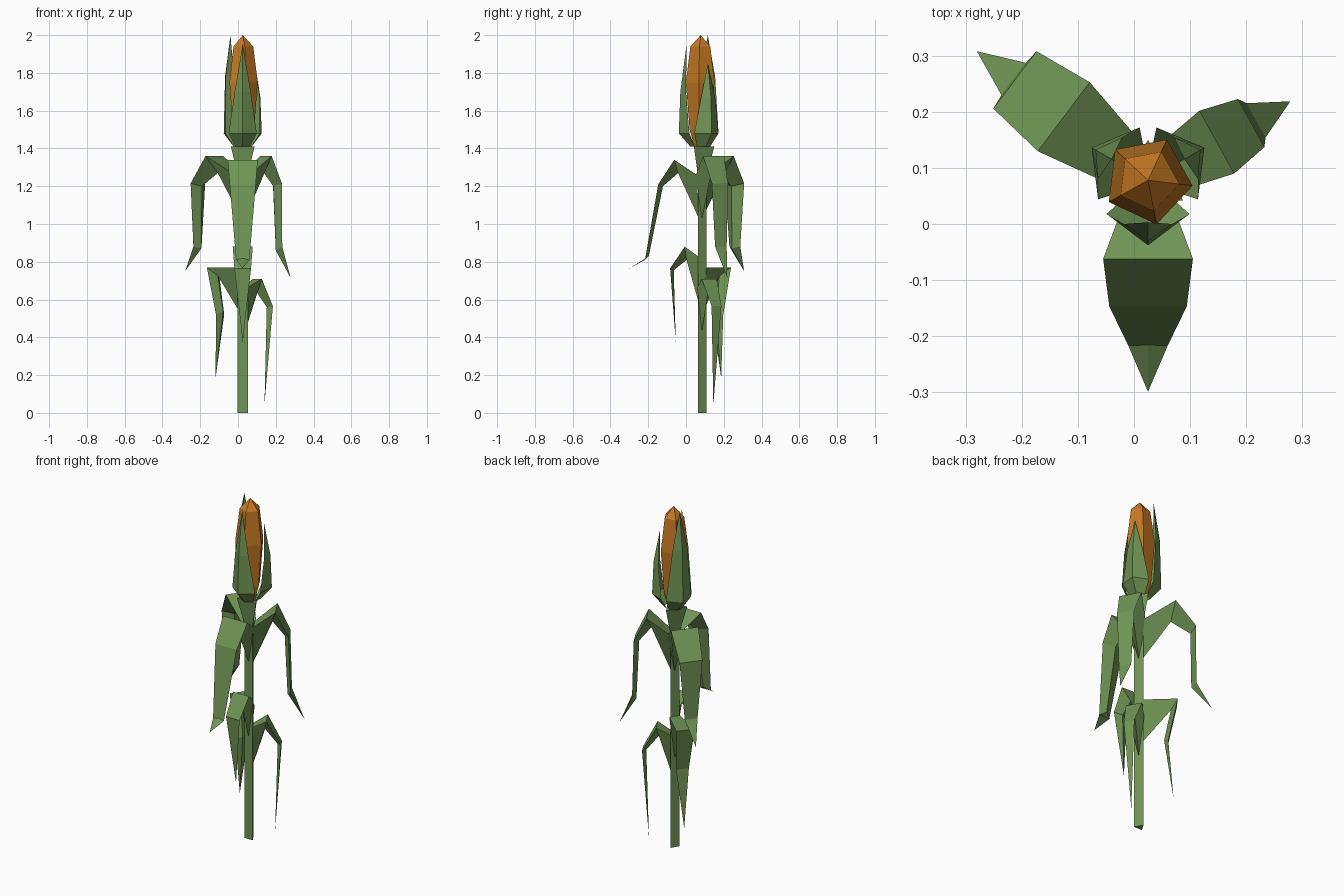
import bpy, bmesh
from math import sin, cos, pi, radians
from mathutils import Vector

if "Cube" in bpy.data.objects:
    bpy.data.objects.remove(bpy.data.objects["Cube"], do_unlink=True)

CX, CY = 0.025, 0.078  # stem axis


def material(name, rgb):
    m = bpy.data.materials.new(name)
    m.use_nodes = True
    m.diffuse_color = (*rgb, 1)
    m.node_tree.nodes["Principled BSDF"].inputs["Base Color"].default_value = (*rgb, 1)
    return m


GREEN = material("leaf green", (0.16, 0.30, 0.09))
ORANGE = material("bud orange", (0.56, 0.19, 0.016))


def place(angle, r, side, z):
    """Point at radius r along a heading, shifted sideways."""
    a = radians(angle)
    return Vector((CX + r * cos(a) - side * sin(a), CY + r * sin(a) + side * cos(a), z))


def loft(name, rings, mat, closed=True, cap=True):
    """Skin successive rings of points; a one-point ring makes a tip."""
    bm = bmesh.new()
    loops = [[bm.verts.new(p) for p in ring] for ring in rings]
    for a, b in zip(loops, loops[1:]):
        n = len(a)
        for i in range(n if closed else n - 1):
            j = (i + 1) % n
            if len(b) == 1:
                bm.faces.new((a[i], a[j], b[0]))
            else:
                bm.faces.new((a[i], a[j], b[j], b[i]))
    if closed and cap:
        for ring in (loops[0], loops[-1]):
            if len(ring) > 2:
                bm.faces.new(ring)
    bmesh.ops.recalc_face_normals(bm, faces=bm.faces)
    me = bpy.data.meshes.new(name)
    bm.to_mesh(me)
    bm.free()
    me.materials.append(mat)
    ob = bpy.data.objects.new(name, me)
    bpy.context.collection.objects.link(ob)
    return ob


def polygon(sides, r, z, start):
    return [place(start + 360 * k / sides, r, 0, z) for k in range(sides)]


# Three-sided stem flaring into a cup
loft("stem", [polygon(3, r, z, 90) for r, z in ((0.031, 0), (0.031, 1.26), (0.072, 1.41))], GREEN)

# Five-sided bud core
loft("bud", [polygon(5, r, z, 65) for r, z in ((0.035, 1.41), (0.06, 1.5), (0.08, 1.75), (0.056, 1.94))]
     + [[place(0, 0, 0, 2.0)]], ORANGE)


# Creased petals wrapping the bud
def petal(name, angle, middle, top):
    rows = ((0.03, 0.04, 0.055, 1.41), (0.06, 0.074, 0.116, 1.48), (0.078, 0.043, 0.108, middle))
    rings = [[place(angle, edge, -w, z), place(angle, ridge, 0, z), place(angle, edge, w, z)]
             for edge, w, ridge, z in rows]
    loft(name, rings + [[place(angle, 0.075, 0, top)]], GREEN, closed=False)


petal("front_petal", -90, 1.70, 1.95)
petal("left_petal", 30, 1.67, 1.85)
petal("right_petal", 150, 1.78, 2.0)


# Bent leaves: flat on top with a keel below, ending in a point
def leaf(name, angle, rows, tip):
    rings = [[place(angle, r, -w, z), place(angle, r, w, z), place(angle, kr, 0, kz)]
             for r, z, w, kr, kz in rows]
    loft(name, rings + [[place(angle, tip[0], 0, tip[1])]], GREEN)


# Each row: top radius, top height, half width, keel radius, keel height
leaf("upper_front_leaf", -90, [
    (0.02, 1.26, 0.035, 0.01, 1.03), (0.14, 1.34, 0.08, 0.12, 1.27),
    (0.225, 1.21, 0.069, 0.20, 1.20), (0.295, 0.81, 0.035, 0.275, 0.83)], (0.377, 0.765))
leaf("upper_right_leaf", 143, [
    (0.02, 1.26, 0.04, 0.01, 1.03), (0.188, 1.36, 0.077, 0.165, 1.27),
    (0.297, 1.215, 0.064, 0.27, 1.20), (0.30, 0.88, 0.036, 0.275, 0.87)], (0.382, 0.75))
leaf("upper_left_leaf", 29, [
    (0.02, 1.26, 0.04, 0.01, 1.02), (0.14, 1.36, 0.064, 0.12, 1.28),
    (0.21, 1.215, 0.049, 0.185, 1.20), (0.22, 0.88, 0.035, 0.20, 0.86)], (0.29, 0.715))
leaf("lower_front_leaf", -90, [
    (0.015, 0.83, 0.03, 0.01, 0.58), (0.085, 0.88, 0.053, 0.075, 0.81),
    (0.162, 0.765, 0.044, 0.143, 0.755)], (0.132, 0.375))
leaf("lower_right_leaf", 143, [
    (0.015, 0.77, 0.03, 0.01, 0.52), (0.20, 0.77, 0.05, 0.165, 0.725),
    (0.15, 0.52, 0.036, 0.13, 0.54)], (0.18, 0.185))
leaf("lower_left_leaf", 30, [
    (0.015, 0.665, 0.03, 0.01, 0.42), (0.09, 0.71, 0.046, 0.08, 0.645),
    (0.167, 0.565, 0.03, 0.147, 0.56)], (0.133, 0.045))
